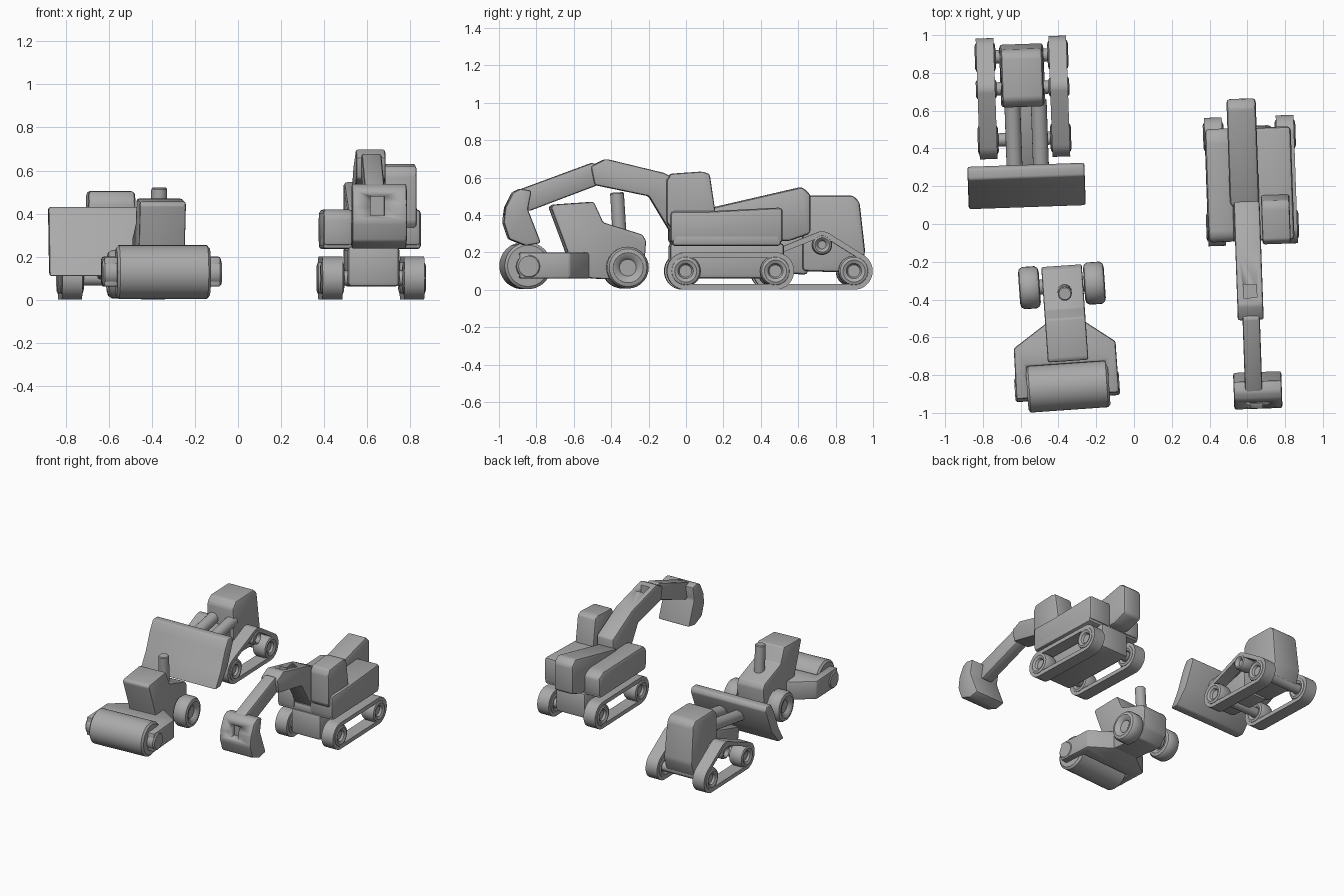
import bpy, bmesh, math
from mathutils import Matrix, Vector

if "Cube" in bpy.data.objects:
    bpy.data.objects.remove(bpy.data.objects["Cube"])

grey = bpy.data.materials.new("plain grey")
grey.diffuse_color = (0.40, 0.40, 0.40, 1)
grey.use_nodes = True
grey.node_tree.nodes["Principled BSDF"].inputs["Base Color"].default_value = grey.diffuse_color
turn = Matrix.Identity(4)


def yaw(cx, cy, degrees):
    """Each machine is parked at a slight angle about its own centre."""
    t = Matrix.Translation((cx, cy, 0))
    return t @ Matrix.Rotation(math.radians(degrees), 4, 'Z') @ t.inverted()


def finish(name, bm, bevel=0.0, segments=2):
    bmesh.ops.recalc_face_normals(bm, faces=bm.faces)
    if bevel:
        edges = [e for e in bm.edges if e.calc_face_angle(0) > 0.3]
        bmesh.ops.bevel(bm, geom=edges, offset=bevel, segments=segments,
                        affect='EDGES', profile=0.5, clamp_overlap=True)
    bm.transform(turn)
    me = bpy.data.meshes.new(name)
    bm.to_mesh(me)
    bm.free()
    me.materials.append(grey)
    for p in me.polygons:
        p.use_smooth = True
    me.set_sharp_from_angle(angle=math.radians(35))
    ob = bpy.data.objects.new(name, me)
    bpy.context.collection.objects.link(ob)
    return ob


def prism(name, pts, a, b, axis='X', bevel=0.015, taper=None):
    """Extrude a (y, z) profile along x, or an (x, y) plan along z.
    taper = (z0, z1, scale) narrows the width towards the top."""
    bm = bmesh.new()
    ends = []
    for d in (a, b):
        ends.append([bm.verts.new((d, p[0], p[1]) if axis == 'X' else (p[0], p[1], d))
                     for p in pts])
    n = len(pts)
    bm.faces.new(ends[0])
    bm.faces.new(ends[1][::-1])
    for i in range(n):
        j = (i + 1) % n
        bm.faces.new((ends[0][i], ends[1][i], ends[1][j], ends[0][j]))
    if taper:
        z0, z1, s = taper
        mid = (a + b) / 2
        for v in bm.verts:
            f = min(max((v.co.z - z0) / (z1 - z0), 0), 1)
            v.co.x = mid + (v.co.x - mid) * (1 + (s - 1) * f)
    return finish(name, bm, bevel)


def box(name, x0, x1, y0, y1, z0, z1, bevel=0.015):
    return prism(name, [(y0, z0), (y1, z0), (y1, z1), (y0, z1)], x0, x1, bevel=bevel)


def lathe(name, profile, start, direction=(1, 0, 0), n=28):
    """Revolve (distance, radius) points about an axis from start."""
    bm = bmesh.new()
    rot = Vector(direction).to_track_quat('Z', 'Y')
    rings = []
    for d, r in profile:
        rings.append([bm.verts.new(Vector(start) + rot @ Vector(
            (r * math.cos(math.tau * i / n), r * math.sin(math.tau * i / n), d)))
            for i in range(n)])
    bm.faces.new(rings[0])
    bm.faces.new(rings[-1])
    for r0, r1 in zip(rings, rings[1:]):
        for i in range(n):
            j = (i + 1) % n
            bm.faces.new((r0[i], r0[j], r1[j], r1[i]))
    return finish(name, bm)


def rod(name, p, q, r, n=20):
    d = Vector(q) - Vector(p)
    return lathe(name, [(0, r * .85), (r * .15, r), (d.length - r * .15, r),
                        (d.length, r * .85)], p, d, n)


def wheel(name, x0, x1, y, z, r):
    """Wheel with rounded shoulders and a dished hub on both sides."""
    w = x1 - x0
    half = [(w * .22, r * .4), (w * .08, r * .5), (0, r * .72), (w * .05, r * .9), (w * .2, r)]
    return lathe(name, half + [(w - d, q) for d, q in reversed(half)], (x0, y, z))


def belt(name, circles, x0, x1, t=0.03, n=64):
    """Closed track wrapped tightly around (y, z, radius) circles."""
    bm = bmesh.new()
    loops = [[], [], [], []]
    for i in range(n):
        a = math.tau * i / n
        c, s = math.cos(a), math.sin(a)
        y, z, r = max(circles, key=lambda k: k[0] * c + k[1] * s + k[2])
        for loop, x, q in zip(loops, (x0, x1, x1, x0), (r, r, r - t, r - t)):
            loop.append(bm.verts.new((x, y + q * c, z + q * s)))
    for k in range(4):
        A, B = loops[k], loops[(k + 1) % 4]
        for i in range(n):
            j = (i + 1) % n
            bm.faces.new((A[i], A[j], B[j], B[i]))
    return finish(name, bm)


def track_pair(prefix, circles, spans):
    for side, (x0, x1) in zip(("left", "right"), spans):
        belt(f"{prefix}_{side}_track", circles, x0 + .008, x1 - .008)
        for i, (y, z, r) in enumerate(circles):
            wheel(f"{prefix}_{side}_track_wheel_{i + 1}", x0, x1, y, z, r - .018)
    for i, (y, z, r) in enumerate(circles):
        rod(f"{prefix}_axle_{i + 1}", (spans[0][0] + .04, y, z), (spans[1][1] - .04, y, z), .035)


def cut(target, cutter):
    cutter.hide_render = True
    cutter.hide_viewport = True
    mod = target.modifiers.new("recess", 'BOOLEAN')
    mod.object = cutter
    mod.operation = 'DIFFERENCE'


# ---- Excavator ----
turn = yaw(.62, .2, 2)
track_pair("excavator", [(-.01, .10, .10), (.47, .10, .10)], [(.375, .485), (.755, .865)])
box("excavator_chassis", .50, .74, -.09, .52, .06, .25, .02)
box("excavator_deck", .385, .84, -.08, .50, .235, .30)
prism("excavator_left_housing", [(-.09, .25), (.51, .25), (.51, .39), (.45, .42), (-.05, .42), (-.09, .39)],
      .385, .525, bevel=.02)
prism("excavator_right_housing", [(-.09, .25), (.51, .25), (.51, .44), (.12, .42), (-.09, .42)],
      .65, .84, bevel=.02)
prism("excavator_cab", [(-.02, .25), (.15, .25), (.15, .42), (.12, .62), (.08, .632),
                        (-.09, .62), (-.11, .58), (-.11, .36)], .67, .82, bevel=.012)
prism("excavator_engine_cover", [(.08, .26), (.55, .26), (.665, .30), (.665, .51),
                                 (.62, .55), (.10, .43)], .505, .66, bevel=.018)
boom = prism("excavator_boom", [(-.51, .66), (-.43, .70), (-.12, .625), (.12, .50), (.12, .33),
                                (-.08, .30), (-.20, .50), (-.49, .56)], .525, .662, bevel=.012)
cut(boom, box("boom_recess_cutter", .56, .63, -.39, -.32, .63, .75, 0))
prism("excavator_stick", [(-.92, .525), (-.50, .68), (-.44, .64), (-.47, .56), (-.84, .42), (-.90, .44)],
      .55, .642, bevel=.012)
bucket = prism("excavator_bucket", [(-.93, .52), (-.89, .54), (-.83, .53), (-.85, .43), (-.78, .25),
                                    (-.86, .235), (-.95, .27), (-.98, .36), (-.97, .44)],
               .49, .745, bevel=.012)
cut(bucket, box("bucket_recess_cutter", .575, .64, -1.05, -.92, .39, .48, 0))

# ---- Bulldozer ----
turn = yaw(-.585, .66, 2)
track_pair("bulldozer", [(.45, .10, .10), (.89, .10, .10), (.72, .24, .072)],
           [(-.835, -.725), (-.45, -.34)])
prism("bulldozer_cab", [(.62, .10), (.62, .46), (.66, .505), (.89, .505), (.925, .47), (.955, .20), (.92, .09)],
      -.705, -.47, bevel=.018, taper=(.2, .5, .93))
prism("bulldozer_hood", [(.30, .10), (.65, .08), (.65, .33), (.45, .27), (.28, .22)], -.665, -.505, bevel=.02)
prism("bulldozer_blade", [(.085, .11), (.15, .11), (.24, .22), (.315, .40), (.30, .43), (.245, .43),
                          (.205, .36), (.15, .22)], -.895, -.275, bevel=.01)
for side, x in (("left", -.645), ("right", -.505)):
    rod(f"bulldozer_{side}_arm", (x, .66, .36), (x, .24, .29), .042)

# ---- Road roller ----
turn = yaw(-.37, -.6, 4)
lathe("roller_drum", [(0, .11), (.012, .125), (.423, .125), (.435, .11)], (-.585, -.86, .128), n=48)
rod("roller_drum_axle", (-.65, -.86, .125), (-.095, -.86, .125), .065)
prism("roller_frame", [(-.46, -.52), (-.64, -.64), (-.645, -.91), (-.58, -.91), (-.58, -.74),
                       (-.16, -.74), (-.16, -.91), (-.10, -.91), (-.10, -.64), (-.26, -.52)],
      .06, .20, axis='Z', bevel=.012)
prism("roller_body", [(-.64, .08), (-.64, .20), (-.73, .44), (-.715, .455), (-.50, .47), (-.45, .36),
                      (-.24, .295), (-.22, .26), (-.23, .12), (-.29, .05), (-.50, .06)],
      -.465, -.25, bevel=.016)
rod("roller_exhaust", (-.35, -.355, .28), (-.35, -.37, .52), .037)
for side, x0 in (("left", -.59), ("right", -.245)):
    wheel(f"roller_{side}_rear_wheel", x0, x0 + .11, -.325, .118, .112)
rod("roller_rear_axle", (-.55, -.325, .118), (-.175, -.325, .118), .04)
